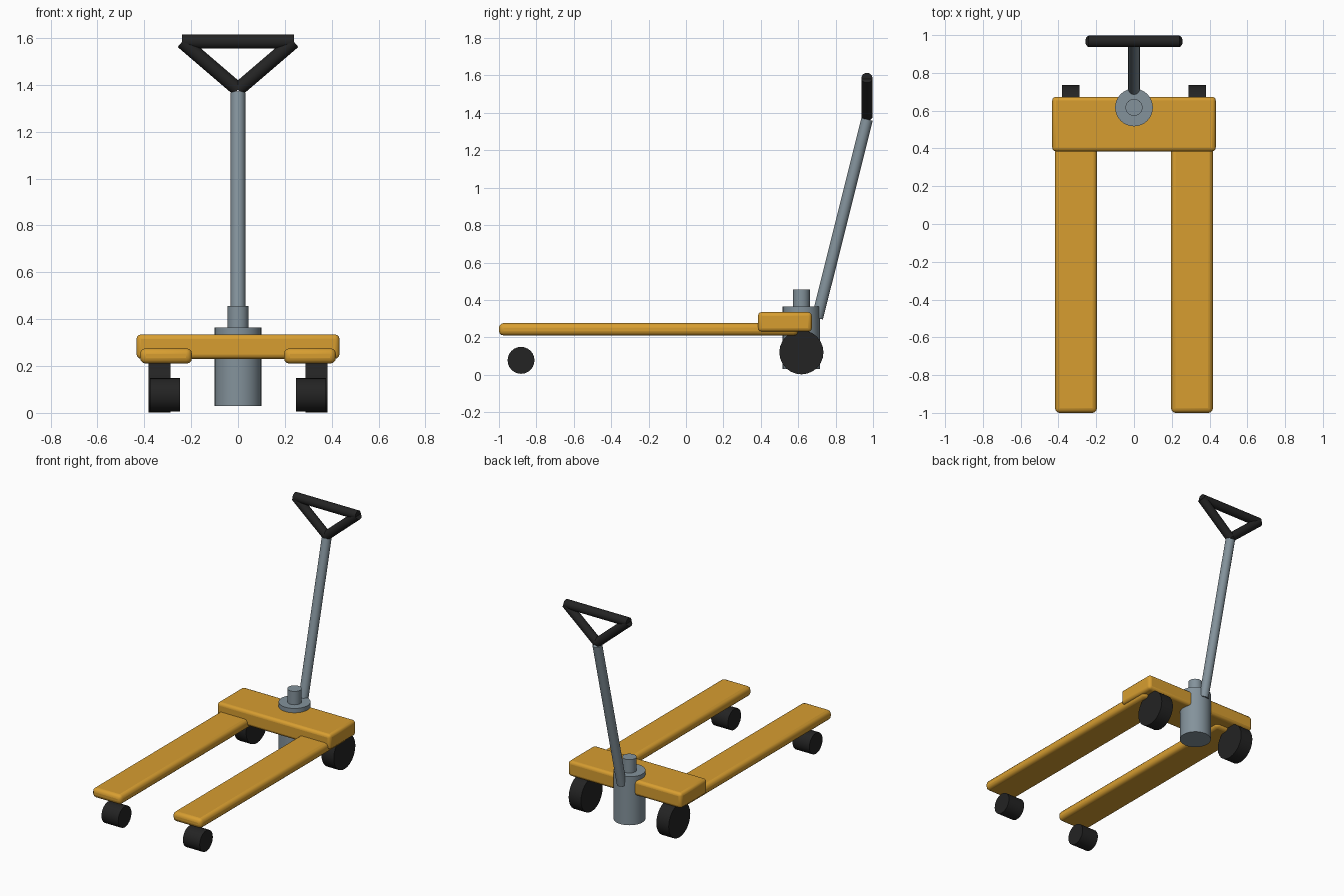
import bpy
from mathutils import Vector

if "Cube" in bpy.data.objects:
    bpy.data.objects.remove(bpy.data.objects["Cube"])


def material(name, rgb):
    m = bpy.data.materials.new(name)
    m.diffuse_color = (*rgb, 1)
    m.use_nodes = True
    m.node_tree.nodes["Principled BSDF"].inputs["Base Color"].default_value = m.diffuse_color
    return m


YELLOW = material("yellow_paint", (0.68, 0.34, 0.03))
STEEL = material("grey_steel", (0.23, 0.29, 0.33))
BLACK = material("black_rubber", (0.017, 0.017, 0.017))


def box(name, lo, hi, bevel, mat):
    """Rounded box between two corners."""
    lo, hi = Vector(lo), Vector(hi)
    bpy.ops.mesh.primitive_cube_add(size=1, location=(lo + hi) / 2)
    ob = bpy.context.object
    ob.name = name
    ob.scale = hi - lo
    bpy.ops.object.transform_apply(location=False, rotation=False, scale=True)
    mod = ob.modifiers.new("rounded_edges", 'BEVEL')
    mod.width, mod.segments = bevel, 3
    ob.data.materials.append(mat)
    bpy.ops.object.shade_smooth_by_angle()
    return ob


def rod(name, a, b, radius, mat, sides=24):
    """Capped cylinder between two points."""
    a, b = Vector(a), Vector(b)
    bpy.ops.mesh.primitive_cylinder_add(
        vertices=sides, radius=radius, depth=(b - a).length, location=(a + b) / 2,
        rotation=(b - a).to_track_quat('Z', 'Y').to_euler())
    ob = bpy.context.object
    ob.name = name
    ob.data.materials.append(mat)
    bpy.ops.object.shade_smooth_by_angle()
    return ob


# Cross body joining the forks
box("fork_bridge", (-0.433, 0.385, 0.23), (0.433, 0.673, 0.335), 0.02, YELLOW)

# Forks and wheels on both sides
for side, s in (("left", -1), ("right", 1)):
    xs = sorted((s * 0.196, s * 0.418))
    box(side + "_fork", (xs[0], -1.0, 0.21), (xs[1], 0.6, 0.276), 0.025, YELLOW)
    rod(side + "_load_wheel", (s * 0.247, -0.882, 0.077), (s * 0.375, -0.882, 0.077),
        0.072, BLACK)
    rod(side + "_steer_wheel", (s * 0.288, 0.617, 0.12), (s * 0.382, 0.617, 0.12),
        0.118, BLACK)

# Hydraulic pump and piston
rod("pump_body", (0, 0.617, 0.03), (0, 0.617, 0.365), 0.1, STEEL, 32)
rod("pump_piston", (0, 0.617, 0.36), (0, 0.617, 0.457), 0.045, STEEL)

# Tow handle: leaning shaft and triangular grip
rod("handle_shaft", (0, 0.702, 0.303), (0, 0.968, 1.365), 0.031, STEEL)
rod("handle_grip", (-0.24, 0.967, 1.584), (0.24, 0.967, 1.584), 0.03, BLACK)
for side, s in (("left", -1), ("right", 1)):
    rod(side + "_handle_brace", (0, 0.967, 1.38), (s * 0.238, 0.967, 1.584), 0.03, BLACK)
